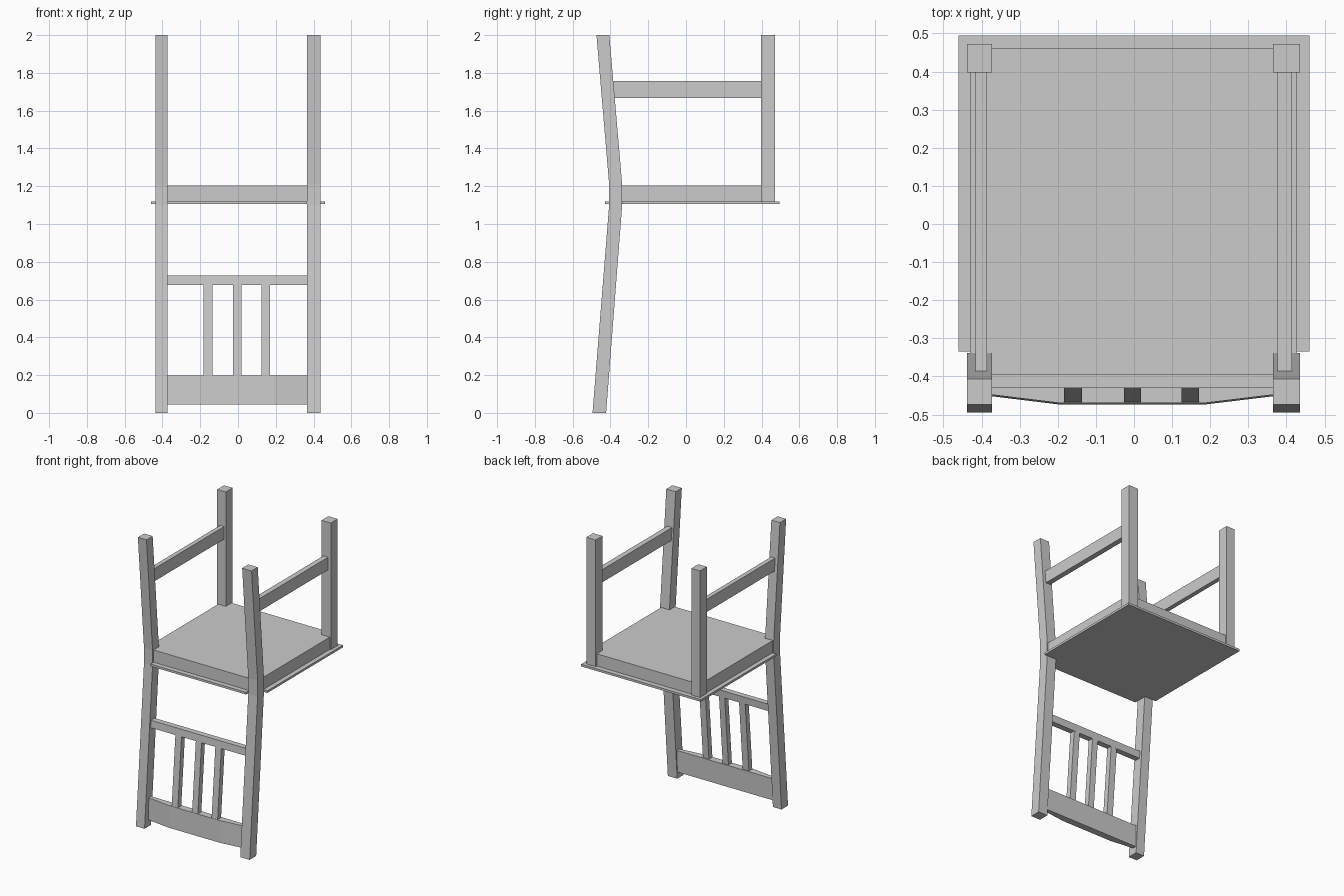
import bpy
import bmesh
from mathutils import Vector

cube = bpy.data.objects.get("Cube")
if cube:
    bpy.data.objects.remove(cube, do_unlink=True)

grey = bpy.data.materials.new("plain grey")
grey.use_nodes = True
colour = (0.6, 0.6, 0.6, 1)
grey.diffuse_color = colour
grey.node_tree.nodes["Principled BSDF"].inputs["Base Color"].default_value = colour


def prism(name, outline, axis, low, high, lean=0.0):
    """Extrude a 2D outline along axis; lean shifts y at the low end."""
    def place(a, b, c):
        return Vector((c, a, b)) if axis == "x" else Vector((a, b, c))

    bm = bmesh.new()
    face = bm.faces.new([bm.verts.new(place(a, b, low)) for a, b in outline])
    result = bmesh.ops.extrude_face_region(bm, geom=[face])
    top = [v for v in result["geom"] if isinstance(v, bmesh.types.BMVert)]
    shift = place(0, 0, high - low) + Vector((0, lean, 0))
    bmesh.ops.translate(bm, verts=top, vec=shift)
    bmesh.ops.recalc_face_normals(bm, faces=bm.faces)
    mesh = bpy.data.meshes.new(name)
    bm.to_mesh(mesh)
    bm.free()
    mesh.materials.append(grey)
    obj = bpy.data.objects.new(name, mesh)
    bpy.context.collection.objects.link(obj)
    return obj


def box(name, x, y, z, lean=0.0):
    outline = [(x[0], y[0]), (x[1], y[0]), (x[1], y[1]), (x[0], y[1])]
    return prism(name, outline, "z", z[0], z[1], lean)


# Inner faces of the posts and seat heights
inner = (-0.372, 0.364)
seat_z, apron_z = 1.12, 1.205

# Seat panel, notched around the posts, and the solid block above it
prism("seat_panel",
      [(-0.46, 0.495), (-0.46, -0.335), (inner[0], -0.335), (inner[0], -0.43),
       (inner[1], -0.43), (inner[1], -0.335), (0.46, -0.335), (0.46, 0.495)],
      "z", 1.105, seat_z)
box("seat_block", (-0.43, 0.428), (-0.396, 0.46), (seat_z, apron_z))

# Bent posts, straight legs and side stretchers
post = [(-0.495, 0), (-0.423, 0), (-0.338, 1.1), (-0.338, 1.21),
        (-0.406, 2), (-0.474, 2), (-0.407, 1.21), (-0.407, 1.1)]
sides = {"right": ((-0.438, inner[0]), (-0.416, -0.385)),
         "left": ((inner[1], 0.436), (0.377, 0.414))}
for side, (leg_x, rail_x) in sides.items():
    prism(f"{side}_bent_post", post, "x", *leg_x)
    box(f"{side}_straight_leg", leg_x, (0.397, 0.472), (seat_z, 2))
    prism(f"{side}_stretcher",
          [(-0.385, 1.668), (0.4, 1.668), (0.4, 1.756), (-0.39, 1.756)],
          "x", *rail_x)

# Backrest: straight rail, leaning slats and bowed end rail
box("backrest_rail", inner, (-0.428, -0.388), (0.677, 0.727), 0.004)
for i, x in enumerate([(-0.183, -0.136), (-0.026, 0.018), (0.124, 0.17)]):
    box(f"backrest_slat_{i + 1}", x, (-0.467, -0.429), (0.195, 0.68), 0.041)
prism("backrest_bowed_rail",
      [(inner[0], -0.425), (inner[0], -0.452), (-0.2, -0.473), (0.19, -0.473),
       (inner[1], -0.452), (inner[1], -0.425)],
      "z", 0.045, 0.197, 0.004)
